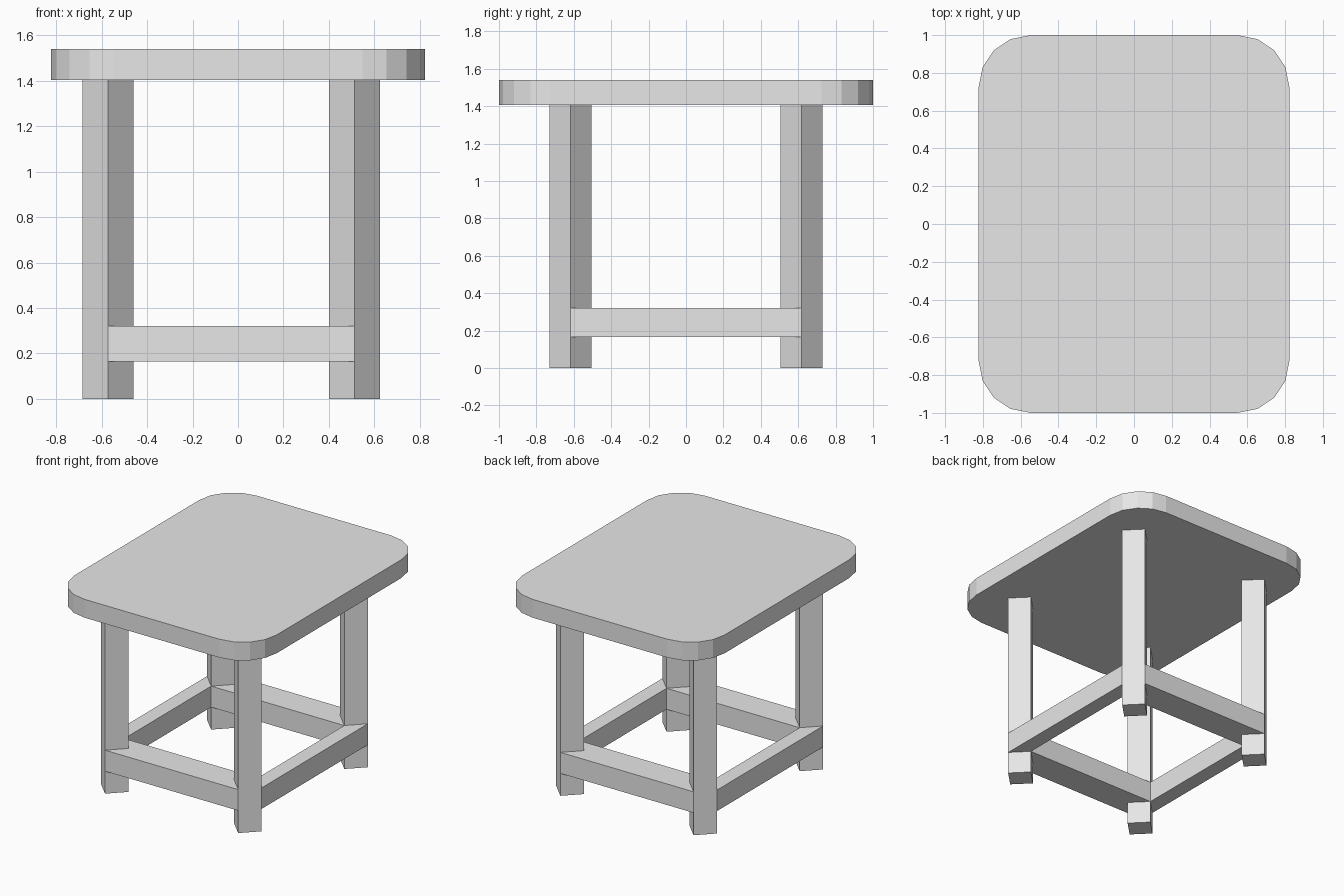
import bpy
import bmesh
from math import pi
from mathutils import Matrix, Vector

if "Cube" in bpy.data.objects:
    bpy.data.objects.remove(bpy.data.objects["Cube"], do_unlink=True)

grey = bpy.data.materials.new("light_grey")
grey.use_nodes = True
grey.diffuse_color = (0.8, 0.8, 0.8, 1)
grey.node_tree.nodes["Principled BSDF"].inputs["Base Color"].default_value = (0.8, 0.8, 0.8, 1)


def box(name, low, high, turn=0, corner=0):
    """Box between two corners, turned about its own z axis, with optional round corners."""
    low, high = Vector(low), Vector(high)
    bm = bmesh.new()
    bmesh.ops.create_cube(bm, size=1)
    bmesh.ops.scale(bm, vec=high - low, verts=bm.verts)
    if corner:
        upright = [e for e in bm.edges if abs(e.verts[0].co.z - e.verts[1].co.z) > 0.01]
        bmesh.ops.bevel(bm, geom=upright, offset=corner, segments=4, profile=0.5, affect='EDGES')
    bmesh.ops.transform(bm, matrix=Matrix.Rotation(turn, 4, 'Z'), verts=bm.verts)
    bmesh.ops.translate(bm, vec=(low + high) / 2, verts=bm.verts)
    mesh = bpy.data.meshes.new(name)
    bm.to_mesh(mesh)
    bm.free()
    mesh.materials.append(grey)
    obj = bpy.data.objects.new(name, mesh)
    bpy.context.collection.objects.link(obj)
    return obj


# Leg centres, half the leg diagonal, and main heights
LEFT, RIGHT, DEPTH = -0.5725, 0.5125, 0.6175
HALF = 0.1125
SIDE = HALF / 2 ** 0.5
TOP = 1.405
RAIL_LOW, RAIL_HIGH = 0.165, 0.32

# Table top with rounded corners
box("table_top", (-0.8225, -1, TOP), (0.8225, 1, 1.54), corner=0.275)

for row, y in (("front", -DEPTH), ("back", DEPTH)):
    # Square legs turned edge-on
    for side, x in (("right", LEFT), ("left", RIGHT)):
        box(f"{row}_{side}_leg", (x - SIDE, y - SIDE, 0), (x + SIDE, y + SIDE, TOP), turn=pi / 4)
    # Deep rails along the front and back
    box(f"{row}_rail", (LEFT, y - HALF, RAIL_LOW), (RIGHT, y + HALF, RAIL_HIGH))

# Thinner rails along the sides
box("right_rail", (LEFT - HALF, -DEPTH, RAIL_LOW), (LEFT, DEPTH, RAIL_HIGH))
box("left_rail", (RIGHT, -DEPTH, RAIL_LOW), (RIGHT + HALF, DEPTH, RAIL_HIGH))
